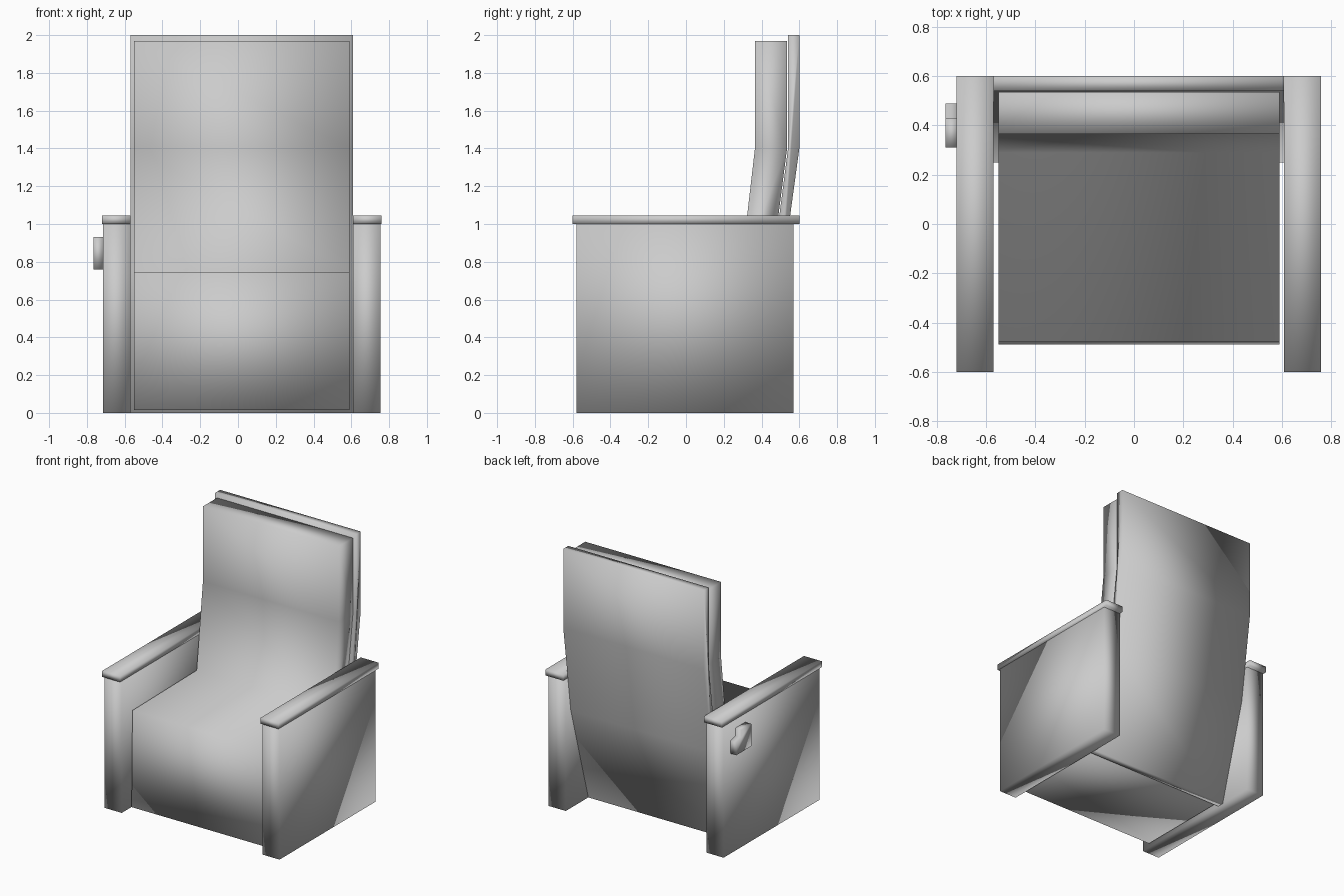
import bpy
import bmesh

cube = bpy.data.objects.get("Cube")
if cube:
    bpy.data.objects.remove(cube, do_unlink=True)

grey = bpy.data.materials.new("soft_grey")
grey.use_nodes = True
grey.diffuse_color = (0.6, 0.6, 0.6, 1)
grey.node_tree.nodes["Principled BSDF"].inputs["Base Color"].default_value = (0.6, 0.6, 0.6, 1)

MID = 0.02  # centre line of the chair, shifted by the side lever


def prism(name, profile, x0, x1):
    """Extrude a (y, z) outline along x."""
    bm = bmesh.new()
    face = bm.faces.new([bm.verts.new((x0, y, z)) for y, z in profile])
    new = bmesh.ops.extrude_face_region(bm, geom=[face])["geom"]
    moved = [v for v in new if isinstance(v, bmesh.types.BMVert)]
    bmesh.ops.translate(bm, verts=moved, vec=(x1 - x0, 0, 0))
    bmesh.ops.recalc_face_normals(bm, faces=bm.faces)
    for f in bm.faces:
        f.smooth = True
    mesh = bpy.data.meshes.new(name)
    bm.to_mesh(mesh)
    bm.free()
    mesh.materials.append(grey)
    obj = bpy.data.objects.new(name, mesh)
    bpy.context.collection.objects.link(obj)
    return obj


def box(y0, y1, z0, z1):
    return [(y0, z0), (y1, z0), (y1, z1), (y0, z1)]


# Armrests with overhanging caps
for side, sign in (("left", 1), ("right", -1)):
    prism(side + "_arm", box(-0.58, 0.57, 0, 1.0), MID + sign * 0.59, MID + sign * 0.735)
    prism(side + "_arm_cap", box(-0.6, 0.6, 1.0, 1.045), MID + sign * 0.59, MID + sign * 0.74)

# Bent back shell
rear = [(0.30, 0.0), (0.51, 0.74), (0.60, 1.4), (0.60, 2.0)]
front = [(0.54, 2.0), (0.54, 1.4), (0.455, 0.74), (0.25, 0.0)]
prism("back_shell", rear + front, MID - 0.59, MID + 0.59)

# Upholstery: seat and backrest in one sweep
cushion = [(-0.49, 0.015), (0.25, 0.015), (0.45, 0.74), (0.535, 1.4), (0.535, 1.97),
           (0.365, 1.97), (0.365, 1.4), (0.29, 0.755), (-0.48, 0.745)]
prism("seat_cushion", cushion, MID - 0.57, MID + 0.57)

# Recline lever on the right arm
lever = [(0.31, 0.76), (0.49, 0.76), (0.49, 0.855), (0.43, 0.87), (0.43, 0.93), (0.31, 0.93)]
prism("recline_lever", lever, -0.765, -0.715)
